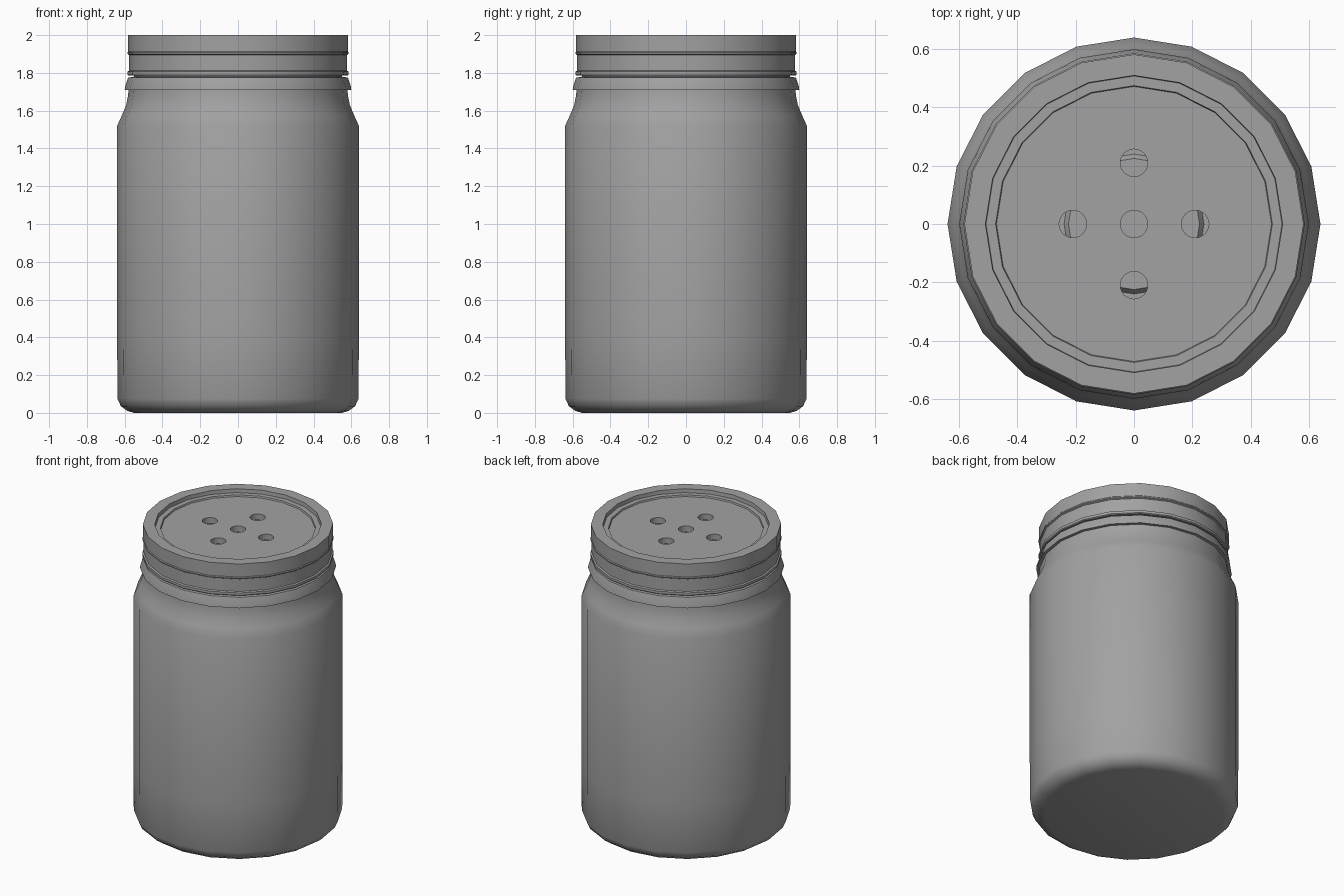
import bpy
import bmesh
from math import cos, sin, tau, radians

SIDES = 20

cube = bpy.data.objects.get("Cube")
if cube:
    bpy.data.objects.remove(cube, do_unlink=True)

# Single grey finish
grey = bpy.data.materials.new("plain_grey")
grey.use_nodes = True
colour = (0.36, 0.36, 0.36, 1)
grey.diffuse_color = colour
grey.node_tree.nodes["Principled BSDF"].inputs["Base Color"].default_value = colour


def lathe(name, profile, sides=SIDES, centre=(0, 0)):
    """Turn a (radius, height) profile about z and cap both ends."""
    bm = bmesh.new()
    rings = [[bm.verts.new((centre[0] + r * cos(tau * i / sides),
                            centre[1] + r * sin(tau * i / sides), z))
              for i in range(sides)] for r, z in profile]
    for a, b in zip(rings, rings[1:]):
        for i in range(sides):
            j = (i + 1) % sides
            bm.faces.new((a[i], a[j], b[j], b[i]))
    bm.faces.new(rings[0][::-1])
    bm.faces.new(rings[-1])
    bmesh.ops.recalc_face_normals(bm, faces=bm.faces)
    mesh = bpy.data.meshes.new(name)
    bm.to_mesh(mesh)
    bm.free()
    obj = bpy.data.objects.new(name, mesh)
    mesh.materials.append(grey)
    bpy.context.collection.objects.link(obj)
    return obj


def smooth(obj, angle):
    bpy.ops.object.select_all(action="DESELECT")
    obj.select_set(True)
    bpy.context.view_layer.objects.active = obj
    bpy.ops.object.shade_smooth_by_angle(angle=radians(angle))


# Hollow jar: base, wall, shoulder and collar outside, then back down inside
jar = lathe("jar_body", [
    (0.55, 0), (0.585, 0.01), (0.62, 0.035), (0.638, 0.075),
    (0.64, 0.4), (0.64, 1.52), (0.615, 1.575), (0.592, 1.63), (0.582, 1.68), (0.58, 1.71),
    (0.6, 1.71), (0.597, 1.73), (0.582, 1.775), (0.55, 1.78),
    (0.55, 1.9), (0.52, 1.9), (0.52, 1.7), (0.59, 1.5),
    (0.59, 0.1), (0.54, 0.05), (0.24, 0.05), (0.225, 0.07)])
smooth(jar, 40)

# Screw lid: banded skirt, raised rim and sunken plate
lid = lathe("lid", [
    (0.5, 1.925), (0.555, 1.925), (0.555, 1.785), (0.58, 1.785),
    (0.586, 1.79), (0.586, 1.807), (0.577, 1.812), (0.577, 1.895),
    (0.586, 1.9), (0.586, 1.907), (0.582, 1.912), (0.582, 2.0),
    (0.51, 2.0), (0.508, 1.975), (0.475, 1.975), (0.472, 1.965)])

# Five shaker holes drilled through the plate
for n, (x, y) in enumerate([(0, 0), (1, 0), (-1, 0), (0, 1), (0, -1)]):
    cutter = lathe("hole_cutter_%d" % n, [(0.047, 1.85), (0.047, 2.1)],
                   24, (x * 0.21, y * 0.21))
    cutter.hide_render = True
    cutter.hide_set(True)
    cut = lid.modifiers.new("shaker_hole", "BOOLEAN")
    cut.operation = "DIFFERENCE"
    cut.solver = "EXACT"
    cut.object = cutter
smooth(lid, 30)
